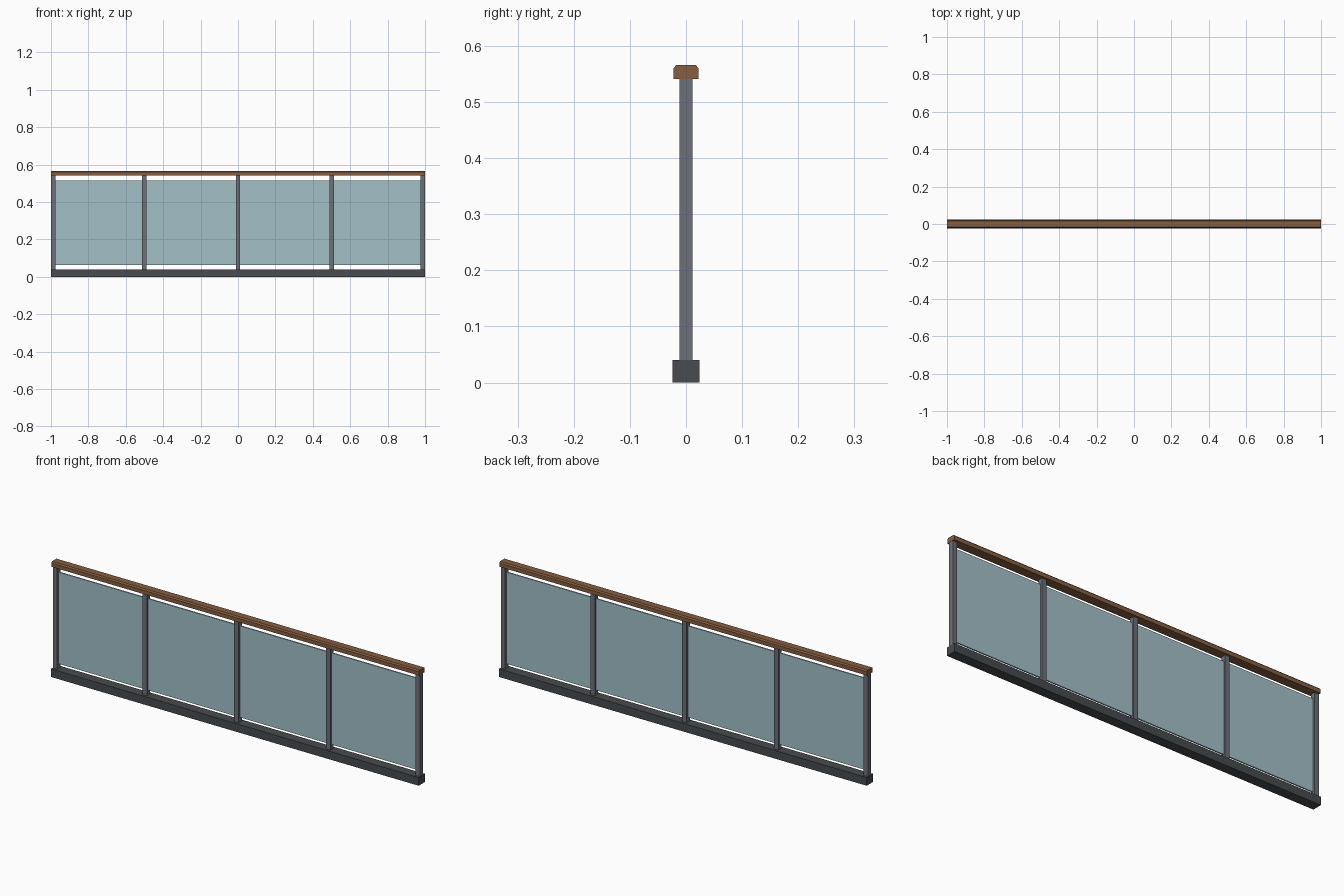
import bpy

if "Cube" in bpy.data.objects:
    bpy.data.objects.remove(bpy.data.objects["Cube"])


def material(name, rgb):
    lin = [(c / 255 / 12.92) if c < 10 else ((c / 255 + 0.055) / 1.055) ** 2.4 for c in rgb]
    m = bpy.data.materials.new(name)
    m.diffuse_color = (*lin, 1)
    m.use_nodes = True
    m.node_tree.nodes["Principled BSDF"].inputs["Base Color"].default_value = m.diffuse_color
    return m


WOOD = material("brown wood", (134, 94, 64))
STEEL = material("grey steel", (108, 112, 119))
DARK = material("dark base grey", (71, 75, 80))
GLASS = material("pale blue glass", (163, 192, 201))


def extrude_x(name, profile, x0, x1, mat):
    """Closed bar with a (y, z) profile running from x0 to x1."""
    n = len(profile)
    verts = [(x, y, z) for x in (x0, x1) for y, z in profile]
    faces = [tuple(reversed(range(n))), tuple(range(n, 2 * n))]
    faces += [(i, (i + 1) % n, n + (i + 1) % n, n + i) for i in range(n)]
    mesh = bpy.data.meshes.new(name)
    mesh.from_pydata(verts, [], faces)
    mesh.materials.append(mat)
    obj = bpy.data.objects.new(name, mesh)
    bpy.context.collection.objects.link(obj)
    return obj


def box(name, x0, x1, half_y, z0, z1, mat):
    profile = [(-half_y, z0), (half_y, z0), (half_y, z1), (-half_y, z1)]
    return extrude_x(name, profile, x0, x1, mat)


# Base channel
box("base_channel", -1, 1, 0.0245, 0, 0.04, DARK)

# Handrail with chamfered top edges
extrude_x("handrail", [(-0.0225, 0.541), (0.0225, 0.541), (0.0225, 0.56),
                       (0.017, 0.566), (-0.017, 0.566), (-0.0225, 0.56)], -1, 1, WOOD)

# Posts
HALF = 0.012
posts = [-0.987, -0.5, 0, 0.5, 0.987]
for i, x in enumerate(posts):
    box(f"post_{i + 1}", x - HALF, x + HALF, HALF, 0.04, 0.541, STEEL)

# Glass panels between neighbouring posts
for i, (a, b) in enumerate(zip(posts, posts[1:])):
    box(f"glass_panel_{i + 1}", a + HALF, b - HALF, 0.0035, 0.064, 0.514, GLASS)
